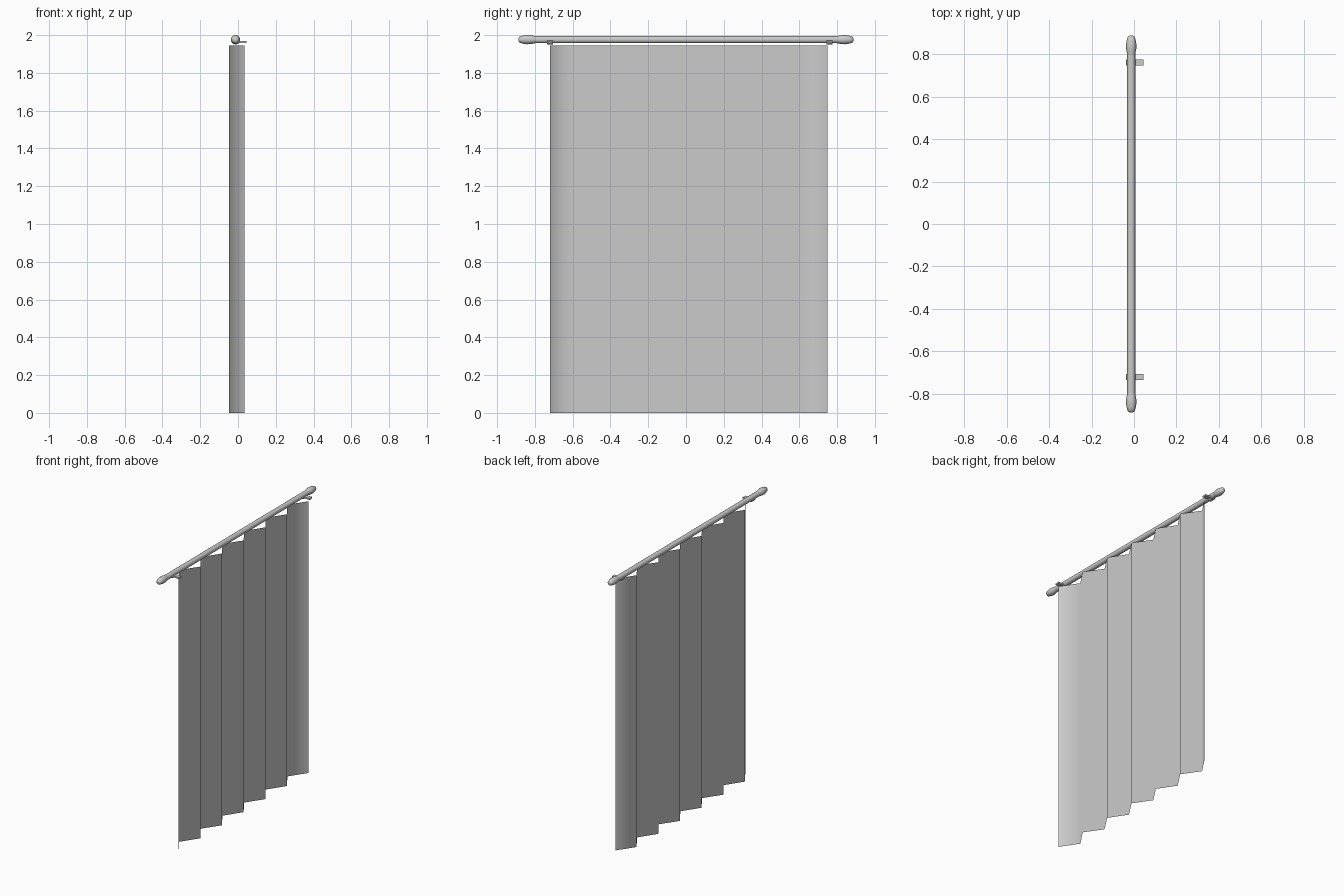
import bpy, bmesh, math

cube = bpy.data.objects.get("Cube")
if cube:
    bpy.data.objects.remove(cube, do_unlink=True)

grey = bpy.data.materials.new("light_grey")
grey.use_nodes = True
grey.diffuse_color = (0.6, 0.6, 0.6, 1)
grey.node_tree.nodes["Principled BSDF"].inputs["Base Color"].default_value = (0.6, 0.6, 0.6, 1)

ROD_X, ROD_Z, ROD_R = -0.013, 1.976, 0.019


def make_object(name, bm, smooth=True):
    mesh = bpy.data.meshes.new(name)
    bm.to_mesh(mesh)
    bm.free()
    mesh.materials.append(grey)
    for p in mesh.polygons:
        p.use_smooth = smooth
    obj = bpy.data.objects.new(name, mesh)
    bpy.context.collection.objects.link(obj)
    return obj


# Pleated curtain: a zigzag line of folds extruded upward, softly shaded
FOLDS, Y0, Y1 = 12, -0.72, 0.75
bm = bmesh.new()
rows = []
for z in (0, 1.945):
    rows.append([bm.verts.new((-0.048 if i % 2 else 0.034, Y0 + (Y1 - Y0) * i / FOLDS, z))
                 for i in range(FOLDS + 1)])
low, high = rows
for i in range(FOLDS):
    bm.faces.new((low[i], low[i + 1], high[i + 1], high[i]))
make_object("curtain", bm)


def lathe(name, profile, sides=16):
    """Revolve (y, radius) points around the rod axis."""
    bm = bmesh.new()
    rings = []
    for y, r in profile:
        rings.append([bm.verts.new((ROD_X + r * math.cos(a), y, ROD_Z + r * math.sin(a)))
                      for a in (math.tau * k / sides for k in range(sides))])
    for a, b in zip(rings, rings[1:]):
        for k in range(sides):
            n = (k + 1) % sides
            bm.faces.new((a[k], a[n], b[n], b[k]))
    bm.faces.new(rings[0])
    bm.faces.new(rings[-1])
    bmesh.ops.recalc_face_normals(bm, faces=bm.faces)
    obj = make_object(name, bm)
    bpy.ops.object.select_all(action="DESELECT")
    obj.select_set(True)
    bpy.context.view_layer.objects.active = obj
    bpy.ops.object.shade_smooth_by_angle(angle=math.radians(40))


lathe("rod", [(-0.81, ROD_R), (0.81, ROD_R)])

# Bulbous finials at both rod ends
FINIAL = [(0.79, 0.018), (0.805, 0.02), (0.825, 0.024), (0.845, 0.0245),
          (0.865, 0.021), (0.88, 0.017), (0.886, 0.009)]
for side, label in ((1, "back"), (-1, "front")):
    lathe(label + "_finial", [(side * y, r) for y, r in FINIAL])

# Wall brackets: a flat arm and a curved saddle cupping the rod from below
for label, y in (("back", 0.76), ("front", -0.72)):
    bm = bmesh.new()
    bmesh.ops.create_cube(bm, size=1)
    bmesh.ops.scale(bm, vec=(0.04, 0.03, 0.011), verts=bm.verts)
    bmesh.ops.translate(bm, vec=(0.025, y, 1.964), verts=bm.verts)
    make_object(label + "_bracket_arm", bm, False)

    bm = bmesh.new()
    strips = []
    for k in range(9):
        a = math.pi * (1.08 + 0.84 * k / 8)
        strips.append([bm.verts.new((ROD_X + r * math.cos(a), y + d, ROD_Z + r * math.sin(a)))
                       for r, d in ((ROD_R, -0.015), (0.0255, -0.015), (0.0255, 0.015), (ROD_R, 0.015))])
    for a, b in zip(strips, strips[1:]):
        for k in range(4):
            n = (k + 1) % 4
            bm.faces.new((a[k], a[n], b[n], b[k]))
    bm.faces.new(strips[0])
    bm.faces.new(strips[-1])
    bmesh.ops.recalc_face_normals(bm, faces=bm.faces)
    make_object(label + "_bracket_saddle", bm, False)
